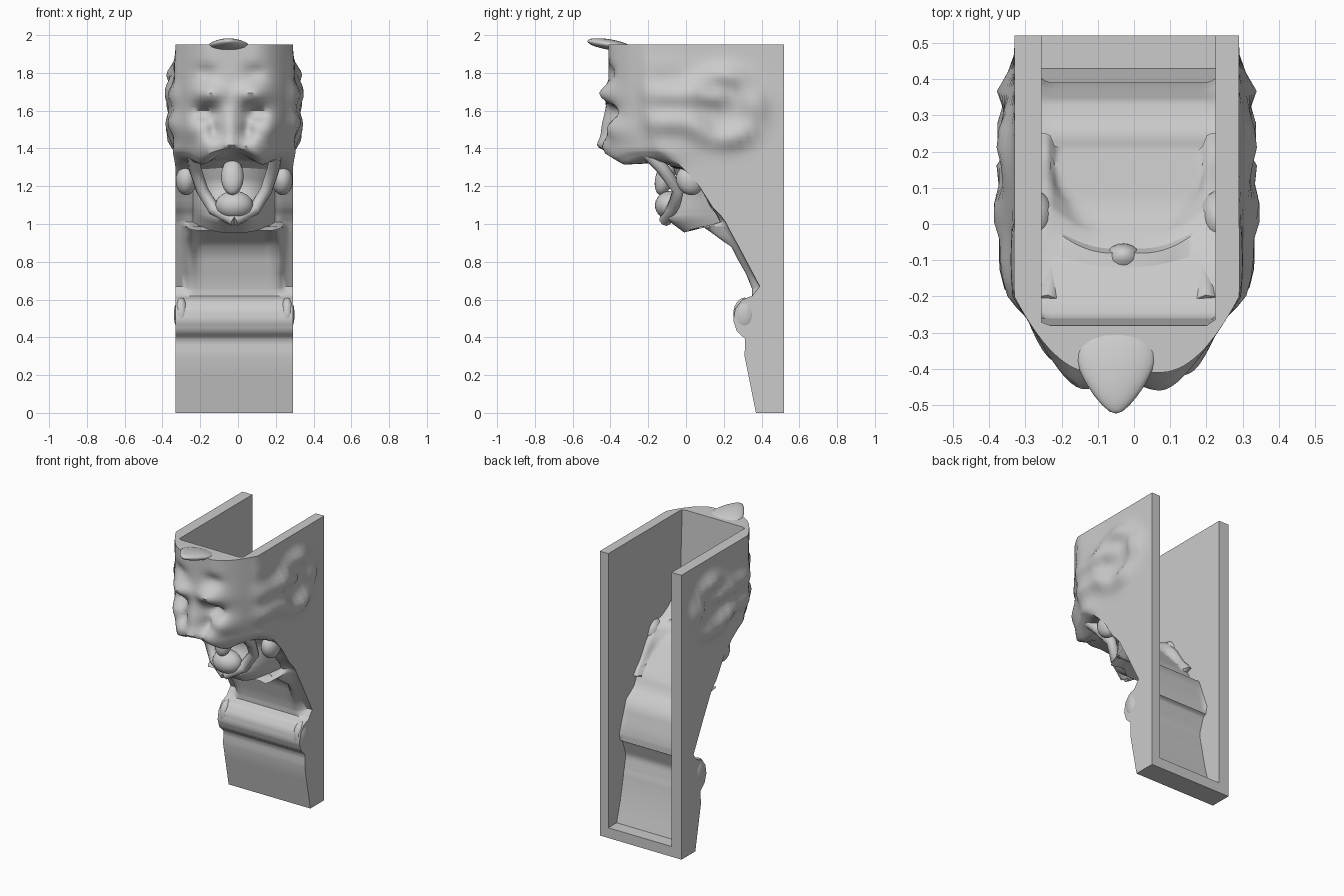
import bpy, bmesh, math

if "Cube" in bpy.data.objects:
    bpy.data.objects.remove(bpy.data.objects["Cube"])

CX, HALF, BACK = -0.02, 0.31, 0.52


def g(a, s):
    return math.exp(-(a / s) ** 2)


def lerp(a, b, t):
    return a + (b - a) * t


# Stations (centre y, centre z, edge y, edge z): flat face, mouth and throat, roll, foot
face = [(-.41, 1.95 - .07 * i, -.20 + .003 * max(0, i - 3) ** 2, 1.95 - .07 * i) for i in range(9)]
mouth = [(-.34, 1.36, -.08, 1.36), (-.08, 1.33, .0, 1.28), (-.03, 1.2, .07, 1.2),
         (-.10, 1.07, .14, 1.09), (-.11, 1.03, .18, 1.05), (-.01, .955, .21, 1.01),
         (.11, .99, .23, .97), (.29, .88, .28, .88), (.35, .66, .39, .67)]
roll = []
for k in range(6):
    a = math.radians(85 - 30 * k)
    p = (.36 - .11 * math.cos(a), .5 + .12 * math.sin(a))
    roll.append(p + p)
foot = [(.31, .3) * 2, (.37, 0) * 2]
KEYS = face + mouth + roll + foot
rows = [tuple(lerp(p, q, i / 3) for p, q in zip(k, n))
        for k, n in zip(KEYS, KEYS[1:]) for i in range(3)] + [KEYS[-1]]


def blend(u, zs):
    # rounded face, narrow jaw, arched throat
    a, b = (.3, 1) if zs > 1.3 else (.15, .7) if zs > 1 else (.66, .86)
    return min(1, max(0, (abs(u) - a) / (b - a))) ** 2


def relief(x, z):
    # nose ridge and tip, eye sockets, brow, muzzle, cheeks, forehead
    marks = [(0, 1.48, .05, .14, -.04), (0, 1.41, .09, .04, -.03), (.13, 1.59, .06, .04, .08),
             (.11, 1.69, .09, .045, -.05), (.12, 1.42, .06, .04, -.03),
             (.21, 1.5, .06, .06, -.04), (.09, 1.5, .03, .05, .04), (.13, 1.8, .06, .04, .03)]
    return sum(d * g(z - oz, sz) * g(abs(x + .04) - ox, sx) for ox, oz, sx, sz, d in marks)


def inner_y(z):
    # back of the hollow
    pts = [(1.95, -.28), (1.45, -.26), (1.2, .05), (1, .21), (.66, .385), (.5, .33), (0, .43)]
    for (z0, y0), (z1, y1) in zip(pts, pts[1:]):
        if z >= z1:
            return lerp(y0, y1, (z0 - z) / (z0 - z1))
    return .43


def side_bump(y, z):
    # curled ear ring with spiky hair on each side
    r, a = math.hypot(y - .19, z - 1.62), math.atan2(z - 1.62, y - .19)
    b = .05 * g(r - .17, .06) * (.8 + .2 * math.sin(5 * a + 1))
    b += .05 * g(y - .15, .06) * g(z - 1.67, .05)
    b += .035 * g(y + .1, .12) * g(z - 1.6, .2) * (1 + .4 * math.sin(38 * z))
    return b * min(1, (BACK - y) / .1)


# Corbel shell: carved outer skin, hollow inner skin, rims between them
NS, NF = 14, 40
cols = [(-1, 1 - i / NS) for i in range(NS)] + \
       [(-1 + 2 * i / NF, 0) for i in range(NF + 1)] + \
       [(1, (i + 1) / NS) for i in range(NS)]
bm = bmesh.new()
outer, inner = [], []
for n, (yc, zc, ys, zs) in enumerate(rows):
    ro, ri = [], []
    left = len(rows) - n
    zi = .07 * left if left <= 3 else zs
    for u, t in cols:
        f = blend(u, zs)
        y, z, x = lerp(yc, ys, f), lerp(zc, zs, f), CX + HALF * u
        iy = min(.45, max(inner_y(zs), lerp(yc, ys, blend(.77 * u, zs)) + .04))
        if t == 0:
            y += relief(x, z) * min(1, max(0, (zs - 1.33) / .03))
            # drooping lip corners and the arched rim under the jaw
            z += g(zs - 1.36, .04) * (.025 * g(x + .03, .06) - .045 * g(abs(x + .03) - .16, .06))
            y -= .05 * g(abs(u) - .76, .11) * g(zs - .9, .15)
        y = lerp(y, BACK, t)
        if abs(u) > .9:
            x += u * side_bump(y, z)
        ro.append(bm.verts.new((x, y, z)))
        ri.append(bm.verts.new((-.015 + .24 * u, lerp(iy, BACK, t), zi)))
    outer.append(ro)
    inner.append(ri)
for skin in (outer, inner):
    for r0, r1 in zip(skin, skin[1:]):
        for i in range(len(cols) - 1):
            bm.faces.new((r0[i], r0[i + 1], r1[i + 1], r1[i]))
    bm.faces.new(skin[-1])
for i in range(len(cols) - 1):
    bm.faces.new((outer[0][i], outer[0][i + 1], inner[0][i + 1], inner[0][i]))
for j in range(len(rows) - 1):
    for e in (0, -1):
        bm.faces.new((outer[j][e], outer[j + 1][e], inner[j + 1][e], inner[j][e]))
bm.faces.new((outer[-1][0], outer[-1][-1], inner[-1][-1], inner[-1][0]))
bmesh.ops.recalc_face_normals(bm, faces=bm.faces)
me = bpy.data.meshes.new("corbel_shell")
bm.to_mesh(me)
bm.free()
shell = bpy.data.objects.new("corbel_shell", me)
bpy.context.collection.objects.link(shell)


def smooth(ob, angle=65):
    bpy.ops.object.select_all(action='DESELECT')
    ob.select_set(True)
    bpy.context.view_layer.objects.active = ob
    bpy.ops.object.shade_smooth_by_angle(angle=math.radians(angle))


def blob(name, loc, size, tilt=0, taper=0):
    # ellipsoid, optionally narrowing towards the front
    bpy.ops.mesh.primitive_ico_sphere_add(subdivisions=3, radius=1, location=loc,
                                          rotation=(tilt, 0, 0))
    ob = bpy.context.object
    ob.name, ob.scale = name, size
    for v in ob.data.vertices:
        v.co.x *= 1 + taper * v.co.y
    smooth(ob)


def tube(name, pts, radius):
    cu = bpy.data.curves.new(name, 'CURVE')
    cu.dimensions, cu.bevel_depth, cu.bevel_resolution = '3D', radius, 2
    cu.use_fill_caps = True
    sp = cu.splines.new('POLY')
    sp.points.add(len(pts) - 1)
    for p, co in zip(sp.points, pts):
        p.co = (*co, 1)
    ob = bpy.data.objects.new(name, cu)
    bpy.context.collection.objects.link(ob)
    bpy.ops.object.select_all(action='DESELECT')
    ob.select_set(True)
    bpy.context.view_layer.objects.active = ob
    bpy.ops.object.convert(target='MESH')
    smooth(bpy.context.object)


smooth(shell, 50)
# Tongue and hair tuft
blob("tongue_root", (-.03, -.11, 1.25), (.06, .05, .1), -.3)
blob("tongue_tip", (-.02, -.085, 1.1), (.1, .08, .075), .2)
blob("hair_tuft", (-.05, -.405, 1.95), (.1, .12, .028), -.16, .45)
for s in (-1, 1):
    # Lower jaw edge, mane lock and roll end
    jaw = [(.22, -.22, 1.39), (.21, -.13, 1.3), (.17, -.04, 1.18), (.11, -.07, 1.08), (0, -.11, 1.02)]
    tube("jaw_edge", [(CX + s * x, y, z) for x, y, z in jaw], .034)
    blob("mane_lock", (CX + s * .255, .02, 1.23), (.055, .07, .08), .5)
    blob("roll_end", (CX + s * .28, .31, .52), (.04, .06, .09))
